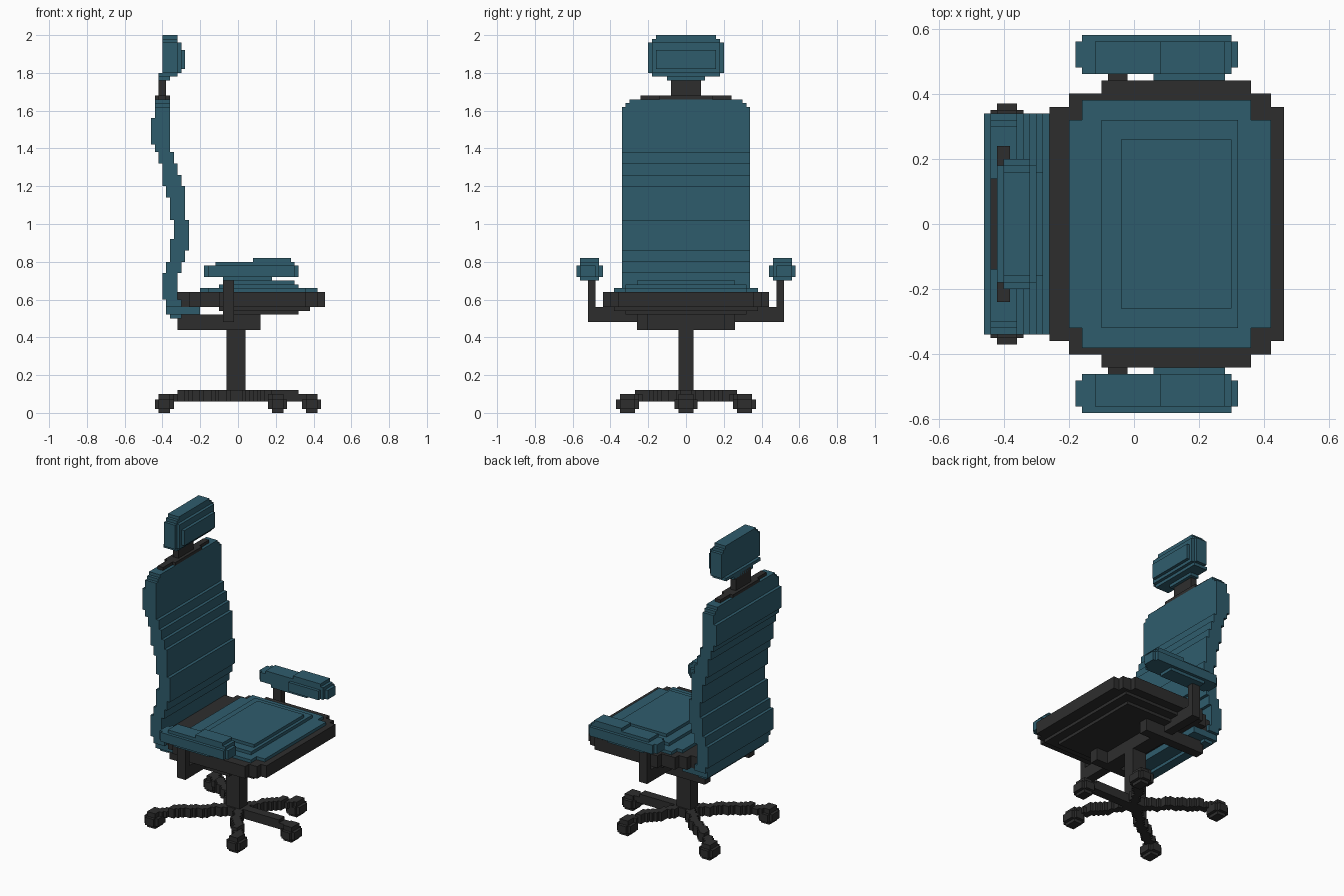
import bpy
import bmesh
from mathutils import Matrix, Vector

UNIT = 0.02  # all parts are stacked from blocks on this grid

cube = bpy.data.objects.get("Cube")
if cube:
    bpy.data.objects.remove(cube, do_unlink=True)


def make_material(name, colour):
    mat = bpy.data.materials.new(name)
    mat.use_nodes = True
    mat.diffuse_color = colour
    mat.node_tree.nodes["Principled BSDF"].inputs["Base Color"].default_value = colour
    return mat


teal = make_material("teal fabric", (0.028, 0.108, 0.152, 1))
black = make_material("black plastic", (0.027, 0.027, 0.027, 1))


def add_block(bm, x, y, z):
    """Add one box from three (low, high) grid ranges."""
    low, high = (Vector(corner) * UNIT for corner in zip(x, y, z))
    place = Matrix.Translation((low + high) / 2) @ Matrix.Diagonal((high - low).to_4d())
    place[3][3] = 1
    bmesh.ops.create_cube(bm, size=1, matrix=place)


def build(name, mat, blocks):
    bm = bmesh.new()
    for block in blocks:
        add_block(bm, *block)
    mesh = bpy.data.meshes.new(name)
    bm.to_mesh(mesh)
    bm.free()
    mesh.materials.append(mat)
    obj = bpy.data.objects.new(name, mesh)
    bpy.context.collection.objects.link(obj)
    return obj


def centred(x, half_width, z):
    return x, (-half_width, half_width), z


def mirrored(x, y, z, side):
    return x, tuple(sorted((y[0] * side, y[1] * side))), z


# Seat frame: a stepped-corner tray with a shallow pan below
build("seat_frame", black, [
    centred((-16, -10), 16, (28, 32)),
    centred((-13, 23), 18, (28, 32)),
    centred((-10, 21), 20, (28, 32)),
    centred((-5, 18), 22, (28, 32)),
    centred((-5, 19), 19, (27, 28)),
    centred((-2, 16), 16, (26, 27)),
])

# Seat cushion: three shrinking layers, the lowest with notched corners
build("seat_cushion", teal, [
    centred((-10, 21), 16, (32, 33)),
    centred((-8, 18), 19, (32, 33)),
    centred((-5, 16), 16, (33, 34)),
    centred((-2, 15), 13, (34, 35)),
])

# Backrest: slices of (bottom, back, front) following the curved spine
spine = [
    (25, -18, -15), (26, -19, -10), (28, -19, -15), (30, -20, -16), (37, -19, -15),
    (40, -18, -14), (43, -18, -13), (46, -17, -13), (51, -18, -14), (57, -19, -14),
    (60, -20, -15), (63, -20, -16), (66, -21, -17), (69, -22, -18), (71, -23, -18),
    (78, -22, -18), (81, -22, -18), (82, -22, -18), (83, 0, 0),
]
shoulders = {81: 16, 82: 15, 25: 15, 26: 16}
build("backrest", teal, [
    centred((back, front), shoulders.get(low, 17), (low, above[0]))
    for (low, back, front), above in zip(spine, spine[1:])
])

# Headrest and its bracket
build("headrest_bracket", black, [
    centred((-21, -19), 12, (83, 84)),
    centred((-22, -18), 7, (83, 84)),
    centred((-21, -19), 4, (84, 89)),
])
build("headrest", teal, [
    centred((-21, -18), 5, (88, 89)),
    centred((-21, -16), 9, (89, 90)),
    centred((-20, -16), 10, (90, 98)),
    centred((-20, -16), 9, (98, 99)),
    centred((-20, -16), 8, (99, 100)),
    centred((-16, -15), 9, (90, 98)),
    centred((-15, -14), 8, (91, 96)),
])

# Armrests
for side, label in ((1, "back"), (-1, "front")):
    build(label + "_arm_support", black, [
        mirrored((-4, -1), (10, 26), (24, 28), side),
        mirrored((-4, -1), (24, 26), (24, 36), side),
    ])
    build(label + "_arm_pad", teal, [
        mirrored((-4, 9), (23, 28), (35, 36), side),
        mirrored((-8, 15), (23, 29), (36, 39), side),
        mirrored((3, 14), (22, 29), (36, 39), side),
        mirrored((-9, 16), (24, 28), (36, 39), side),
        mirrored((-6, 15), (23, 28), (39, 40), side),
        mirrored((4, 14), (23, 28), (40, 41), side),
    ])

# Under-seat mechanism: two rails joined by a crossbar, on the gas column
build("mechanism", black, [
    mirrored((-16, 6), (10, 13), (22, 26), side) for side in (1, -1)
] + [centred((-3, 2), 13, (22, 26))])
build("gas_column", black, [centred((-3, 2), 2, (3, 26))])

# Five-legged base with casters
casters = [(19.5, 0), (10.5, 15.5), (10.5, -15.5), (-19.5, 15.5), (-19.5, -15.5)]
steps = 14
for number, (cx, cy) in enumerate(casters, 1):
    leg = []
    for i in range(steps + 1):
        x, y = round(cx * i / steps), round(cy * i / steps)
        top = 6 if i < steps - 2 else 5
        leg.append(((x - 1, x + 1), (y - 1.5, y + 1.5), (3, top)))
    build(f"base_leg_{number}", black, leg)
    build(f"caster_{number}", black, [
        ((cx - a, cx + a), (cy - b, cy + b), (low, high))
        for a, b, low, high in ((1.5, 2, 0, 5), (2.5, 2, 1, 3.5), (1.5, 3, 1, 3.5))
    ])
